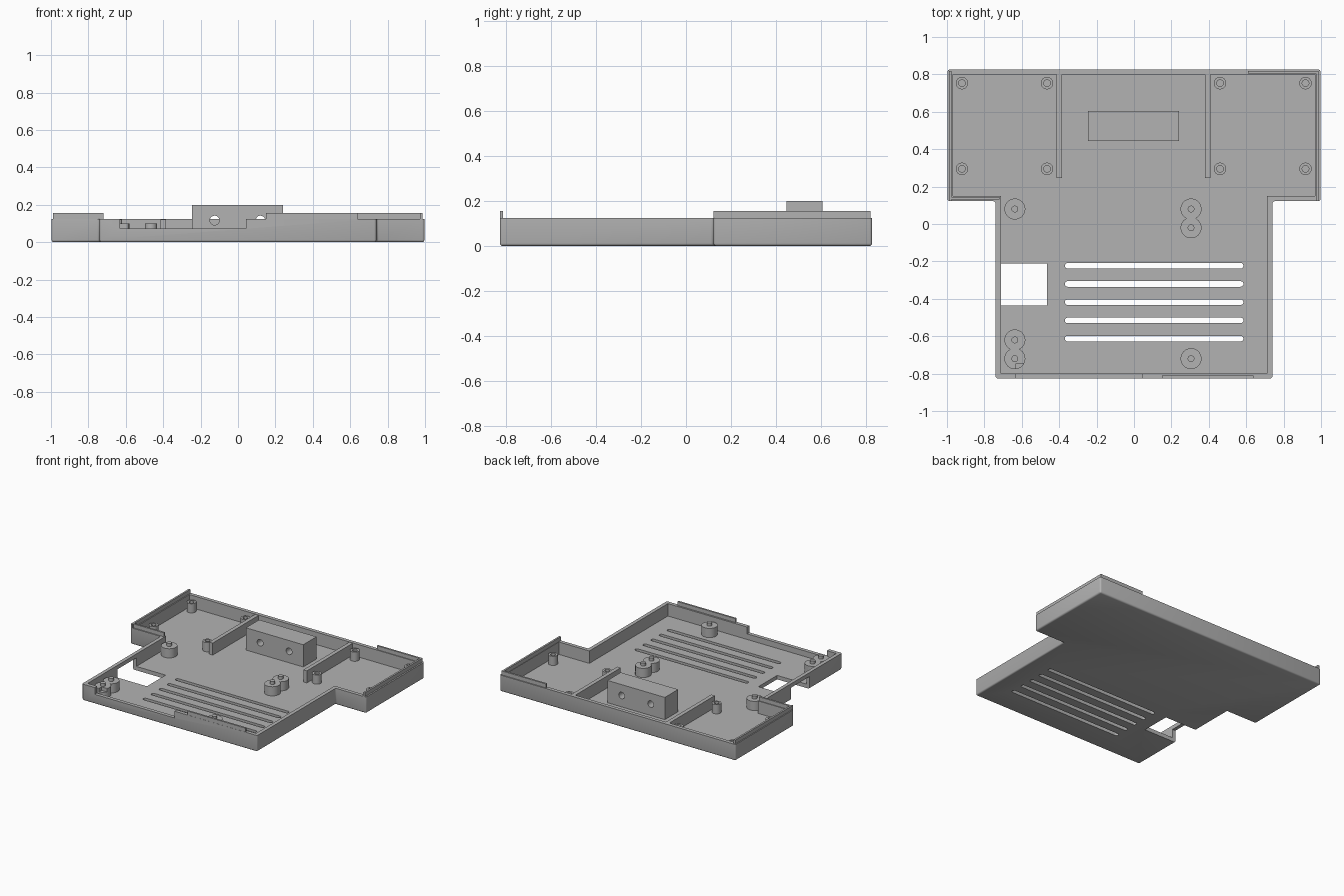
import bpy, bmesh, math

if "Cube" in bpy.data.objects:
    bpy.data.objects.remove(bpy.data.objects["Cube"])

WALL_TOP, LIP_TOP, FLOOR, PEG_TOP = 0.125, 0.155, 0.03, 0.1

gray = bpy.data.materials.new("matte gray")
gray.diffuse_color = (0.45, 0.45, 0.45, 1)
gray.use_nodes = True
gray.node_tree.nodes["Principled BSDF"].inputs["Base Color"].default_value = gray.diffuse_color


def finish(name, bm):
    bmesh.ops.recalc_face_normals(bm, faces=bm.faces)
    me = bpy.data.meshes.new(name)
    bm.to_mesh(me)
    bm.free()
    me.materials.append(gray)
    ob = bpy.data.objects.new(name, me)
    bpy.context.collection.objects.link(ob)
    return ob


def prism(name, outline, z0, z1, bevel=0):
    """Extrude an xy outline; optionally round every edge except the top rim."""
    bm = bmesh.new()
    face = bm.faces.new([bm.verts.new((x, y, z0)) for x, y in outline])
    ext = bmesh.ops.extrude_face_region(bm, geom=[face])
    for v in ext["geom"]:
        if isinstance(v, bmesh.types.BMVert):
            v.co.z = z1
    if bevel:
        edges = [e for e in bm.edges if min(v.co.z for v in e.verts) < z1 - 1e-4]
        bmesh.ops.bevel(bm, geom=edges, offset=bevel, segments=3, profile=0.5, affect='EDGES')
    return finish(name, bm)


def box(name, x0, x1, y0, y1, z0, z1):
    return prism(name, [(x0, y0), (x1, y0), (x1, y1), (x0, y1)], z0, z1)


def lathe(name, profile, x, y, sides=32):
    """Revolve a closed (radius, z) profile around a vertical axis at x, y."""
    bm = bmesh.new()
    vs = [bm.verts.new((r, 0, z)) for r, z in profile]
    es = [bm.edges.new((vs[i], vs[(i + 1) % len(vs)])) for i in range(len(vs))]
    bmesh.ops.spin(bm, geom=vs + es, cent=(0, 0, 0), axis=(0, 0, 1),
                   angle=2 * math.pi, steps=sides)
    bmesh.ops.remove_doubles(bm, verts=bm.verts, dist=1e-5)
    bmesh.ops.dissolve_degenerate(bm, edges=bm.edges, dist=1e-6)
    loose = [e for e in bm.edges if not e.link_faces]
    bmesh.ops.delete(bm, geom=loose, context='EDGES')
    bmesh.ops.translate(bm, verts=bm.verts, vec=(x, y, 0))
    return finish(name, bm)


def select(ob):
    bpy.ops.object.select_all(action='DESELECT')
    ob.select_set(True)
    bpy.context.view_layer.objects.active = ob


def cut(ob, cutter, keep=False):
    select(ob)
    m = ob.modifiers.new("cut", 'BOOLEAN')
    m.operation, m.solver, m.object = 'DIFFERENCE', 'EXACT', cutter
    bpy.ops.object.modifier_apply(modifier=m.name)
    if not keep:
        bpy.data.objects.remove(cutter)


def smooth(ob):
    select(ob)
    bpy.ops.object.shade_smooth_by_angle(angle=math.radians(35))


def tee(t):
    """T-shaped outline, inset by t."""
    a, b, y0, y1, y2 = 0.74 - t, 0.997 - t, -0.826 + t, 0.122 + t, 0.826 - t
    return [(-a, y0), (a, y0), (a, y1), (b, y1), (b, y2), (-b, y2), (-b, y1), (-a, y1)]


# Tray with floor and rim wall
tray = prism("tray", tee(0), 0, WALL_TOP, bevel=0.012)
cut(tray, prism("cavity", tee(0.028), FLOOR, 0.4))

# Vent slots with round ends
for i in range(5):
    yc, r = -0.223 - 0.0975 * i, 0.015
    pts = []
    for cx, start in ((0.57, -90), (-0.355, 90)):
        for k in range(9):
            a = math.radians(start + 22.5 * k)
            pts.append((cx + r * math.cos(a), yc + r * math.sin(a)))
    cut(tray, prism("slot", pts, -0.1, 0.1))

# Side opening through floor and wall, leaving a thin bar on top
cut(tray, box("side_opening", -0.9, -0.465, -0.435, -0.21, -0.1, 0.095))

# Lowered front edge
front_cutter = box("front_cutter", -0.632, 0.042, -1, -0.745, 0.073, 0.4)
cut(tray, front_cutter, keep=True)
smooth(tray)

# Raised lips on the rim
for name, x0, x1, y0, y1 in (
        ("left_lip", -0.99, -0.976, 0.122, 0.818),
        ("right_lip", 0.972, 0.986, 0.122, 0.818),
        ("left_step_lip", -0.99, -0.718, 0.13, 0.144),
        ("back_lip", 0.61, 0.986, 0.804, 0.818),
        ("front_lip", 0.15, 0.64, -0.825, -0.811)):
    box(name, x0, x1, y0, y1, WALL_TOP - 0.01, LIP_TOP)

# Dividing ribs
for x in (-0.4, 0.395):
    box("rib", x - 0.015, x + 0.015, 0.245, 0.805, FLOOR - 0.01, 0.122)

# Clamp block with two through holes
block = box("clamp_block", -0.245, 0.24, 0.445, 0.605, FLOOR - 0.01, 0.2)
for x in (-0.125, 0.12):
    bm = bmesh.new()
    bmesh.ops.create_cone(bm, cap_ends=True, segments=32, radius1=0.025, radius2=0.025, depth=0.6)
    for v in bm.verts:
        v.co = (v.co.x + x, v.co.z + 0.525, v.co.y + 0.117)
    cut(block, finish("hole", bm))
smooth(block)

# Hollow screw posts
z0 = FLOOR - 0.01
for x in (-0.92, -0.465, 0.46, 0.917):
    for y in (0.295, 0.753):
        smooth(lathe("screw_post", [(0.018, z0), (0.033, z0), (0.033, PEG_TOP),
                                    (0.018, PEG_TOP)], x, y))

# Board supports with locating pins
for x, y in ((-0.637, 0.08), (0.305, 0.08), (0.305, -0.02),
             (-0.637, -0.62), (-0.637, -0.72), (0.305, -0.72)):
    peg = lathe("board_support", [(0, z0), (0.056, z0), (0.056, PEG_TOP),
                                  (0.018, PEG_TOP), (0.018, 0.122), (0, 0.122)], x, y)
    if (x, y) == (-0.637, -0.72):
        cut(peg, front_cutter, keep=True)
    smooth(peg)
bpy.data.objects.remove(front_cutter)
